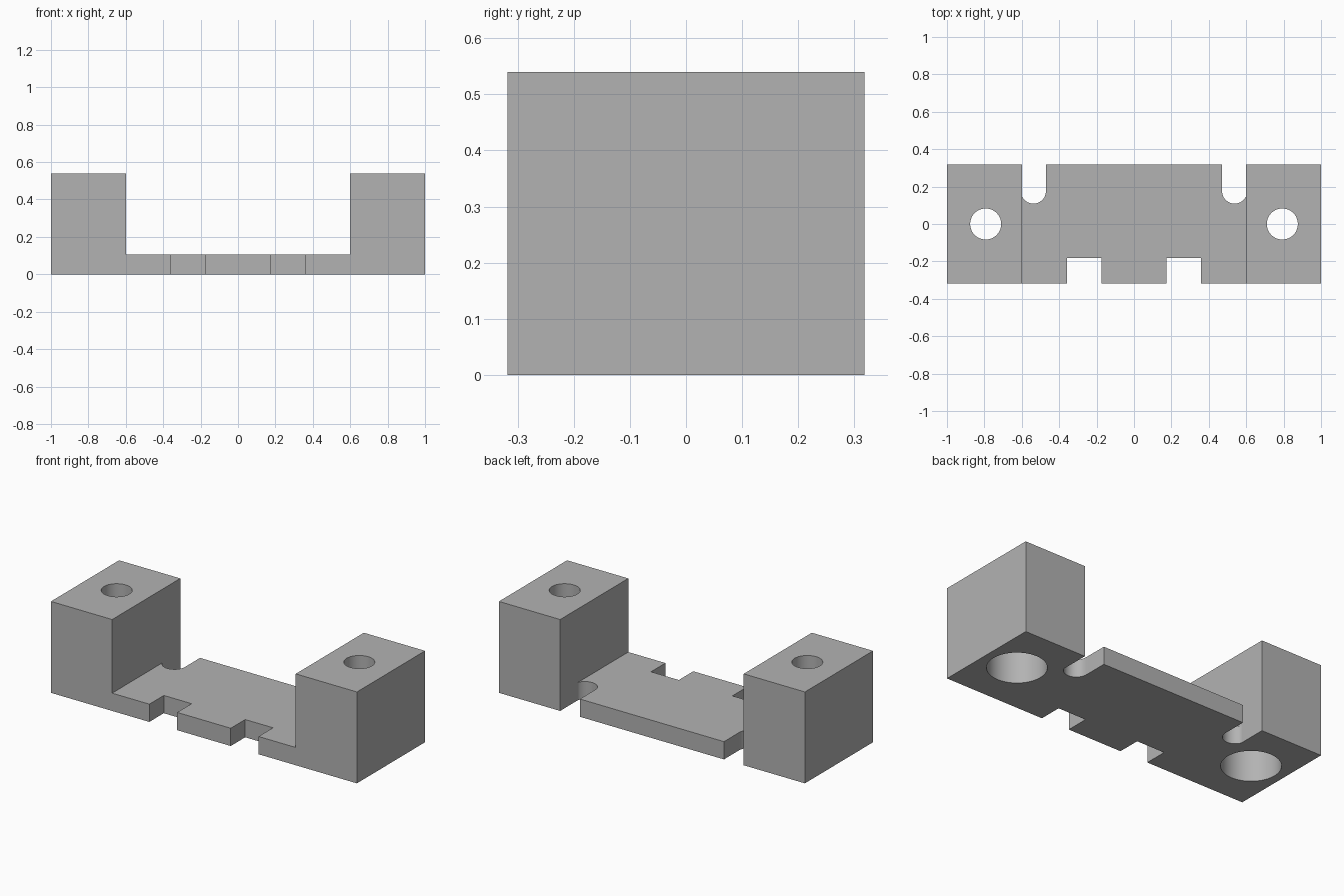
import bpy, bmesh
from math import cos, sin, pi, radians
from mathutils import Vector

if "Cube" in bpy.data.objects:
    bpy.data.objects.remove(bpy.data.objects["Cube"])

HALF_DEPTH, HEIGHT, PLATE = 0.318, 0.54, 0.105
INNER = 0.6       # inner face of each end block
BOLT_X = 0.793    # bolt hole centre

grey = bpy.data.materials.new("plain grey")
grey.use_nodes = True
grey.diffuse_color = (0.45, 0.45, 0.45, 1)
grey.node_tree.nodes["Principled BSDF"].inputs["Base Color"].default_value = grey.diffuse_color


def prism(name, outline, sweep):
    """Solid made by sweeping a closed outline of 3D points."""
    bm = bmesh.new()
    face = bm.faces.new([bm.verts.new(p) for p in outline])
    swept = bmesh.ops.extrude_face_region(bm, geom=[face])["geom"]
    verts = [v for v in swept if isinstance(v, bmesh.types.BMVert)]
    bmesh.ops.translate(bm, verts=verts, vec=Vector(sweep))
    bmesh.ops.recalc_face_normals(bm, faces=bm.faces)
    mesh = bpy.data.meshes.new(name)
    bm.to_mesh(mesh)
    bm.free()
    mesh.materials.append(grey)
    obj = bpy.data.objects.new(name, mesh)
    bpy.context.collection.objects.link(obj)
    return obj


def arc(x, y, radius, start, end, steps):
    angles = [start + (end - start) * i / steps for i in range(steps + 1)]
    return [(x + radius * cos(a), y + radius * sin(a)) for a in angles]


# U-shaped bracket body: low plate between two tall end blocks
half = [(1, 0), (1, HEIGHT), (INNER, HEIGHT), (INNER, PLATE)]
profile = half + [(-x, z) for x, z in reversed(half)]
bracket = prism("bracket", [(x, -HALF_DEPTH, z) for x, z in profile], (0, 2 * HALF_DEPTH, 0))


def cut(name, outline, bottom, top):
    cutter = prism(name, [(x, y, bottom) for x, y in outline], (0, 0, top - bottom))
    cutter.hide_render = True
    mod = bracket.modifiers.new(name, "BOOLEAN")
    mod.operation, mod.solver, mod.object = "DIFFERENCE", "EXACT", cutter
    bpy.context.view_layer.objects.active = bracket
    bpy.ops.object.modifier_apply(modifier=name)
    bpy.data.objects.remove(cutter)


for side in (-1, 1):
    # Rectangular notch in the front edge of the plate
    cut("front_notch", [(side * x, y) for x, y in
        ((0.175, -0.4), (0.357, -0.4), (0.357, -0.183), (0.175, -0.183))], -0.1, 0.3)
    # Round-ended slot at the back, beside the end block
    slot = [(0.471, 0.4)] + arc(0.538, 0.176, 0.067, pi, 2 * pi, 24) + [(INNER, 0.4)]
    cut("back_slot", [(side * min(x, INNER), y) for x, y in slot[:-2]] + [(side * INNER, 0.4)],
        -0.1, 0.3)
    # Bolt hole with a wide counterbore from below
    cut("bolt_hole", arc(side * BOLT_X, 0, 0.083, 0, 2 * pi, 48)[:-1], -0.1, 0.7)
    cut("counterbore", arc(side * BOLT_X, 0, 0.158, 0, 2 * pi, 64)[:-1], -0.1, 0.35)

# Smooth round walls, sharp edges kept
bpy.ops.object.select_all(action="DESELECT")
bracket.select_set(True)
bpy.context.view_layer.objects.active = bracket
bpy.ops.object.shade_smooth_by_angle(angle=radians(30))
